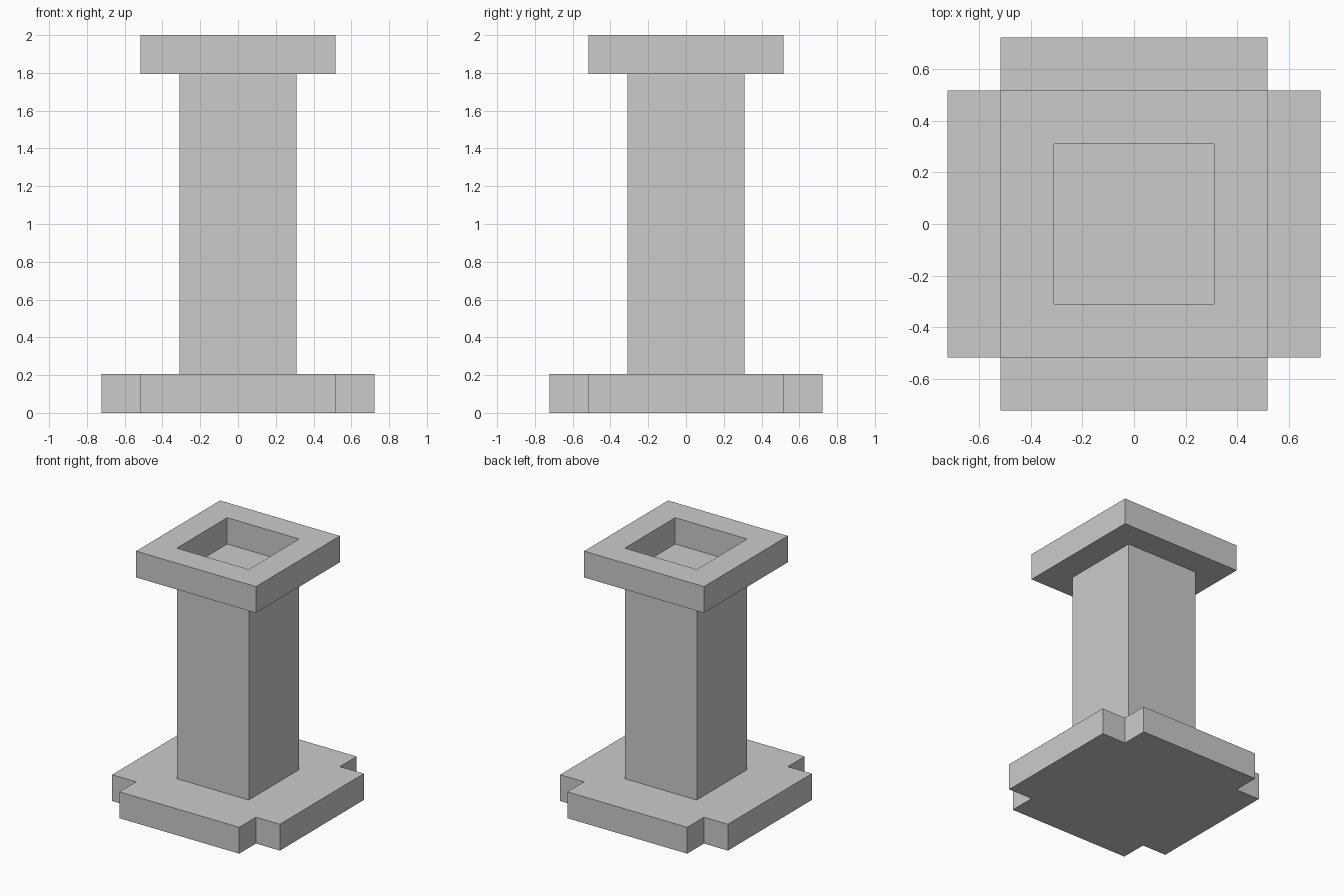
import bpy
import bmesh

if "Cube" in bpy.data.objects:
    bpy.data.objects.remove(bpy.data.objects["Cube"])

ARM = 0.722      # half length of the base cross
WIDE = 0.516     # half width of the base arms and the capital
CORE = 0.31      # half width of the column and the socket
SLAB = 0.205     # slab thickness
HEIGHT = 2.0


def finish(name, bm):
    bmesh.ops.recalc_face_normals(bm, faces=bm.faces)
    mesh = bpy.data.meshes.new(name)
    bm.to_mesh(mesh)
    bm.free()
    obj = bpy.data.objects.new(name, mesh)
    bpy.context.collection.objects.link(obj)
    return obj


def square(h):
    return [(-h, -h), (h, -h), (h, h), (-h, h)]


def prism(name, outline, z0, z1):
    """Extrude a flat outline from z0 up to z1."""
    bm = bmesh.new()
    face = bm.faces.new([bm.verts.new((x, y, z0)) for x, y in outline])
    geom = bmesh.ops.extrude_face_region(bm, geom=[face], use_keep_orig=True)["geom"]
    top = [g for g in geom if isinstance(g, bmesh.types.BMVert)]
    bmesh.ops.translate(bm, verts=top, vec=(0, 0, z1 - z0))
    return finish(name, bm)


def square_frame(name, outer, inner, z0, z1):
    """Square ring: four loops joined around a rectangular section."""
    bm = bmesh.new()
    section = [(outer, z0), (outer, z1), (inner, z1), (inner, z0)]
    loops = [[bm.verts.new((x, y, z)) for x, y in square(h)] for h, z in section]
    for i in range(4):
        a, b = loops[i], loops[(i + 1) % 4]
        for j in range(4):
            k = (j + 1) % 4
            bm.faces.new((a[j], a[k], b[k], b[j]))
    return finish(name, bm)


# Base: square slab with notched corners, one corner turned four times
corner = [(ARM, -WIDE), (ARM, WIDE), (WIDE, WIDE)]
cross = []
for _ in range(4):
    cross += corner
    corner = [(-y, x) for x, y in corner]
prism("base", cross, 0, SLAB)

# Column: its top is the floor of the socket
prism("column", square(CORE), SLAB, HEIGHT - SLAB)

# Capital: square frame with an open socket
square_frame("capital", WIDE, CORE, HEIGHT - SLAB, HEIGHT)
